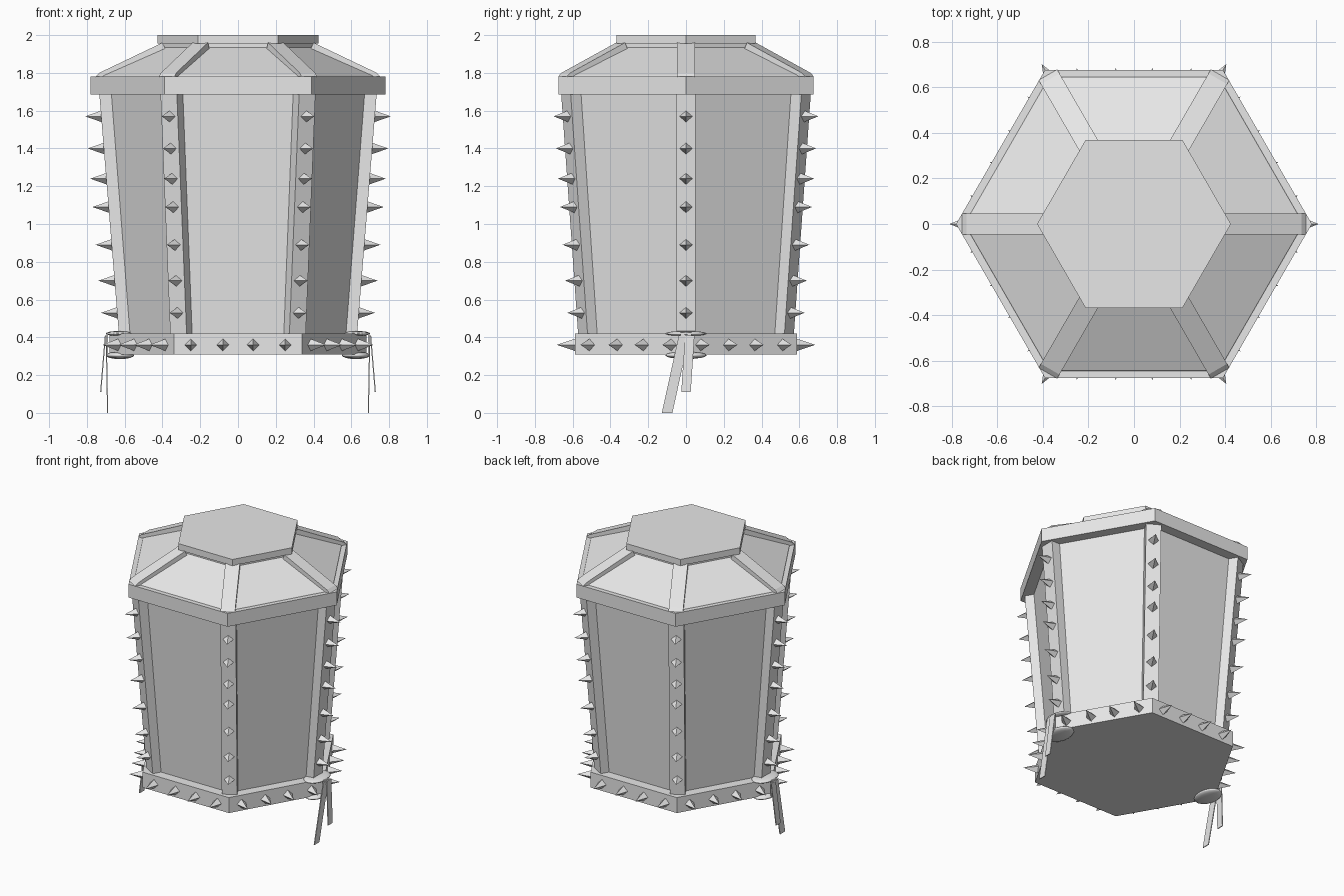
import bpy
import bmesh
import math
from mathutils import Matrix, Vector

cube = bpy.data.objects.get("Cube")
if cube:
    bpy.data.objects.remove(cube, do_unlink=True)

GREY = (0.8, 0.8, 0.8, 1.0)
metal = bpy.data.materials.new("plain_grey")
metal.diffuse_color = GREY
metal.use_nodes = True
metal.node_tree.nodes["Principled BSDF"].inputs["Base Color"].default_value = GREY

CORNERS = [math.radians(60 * i) for i in range(6)]
SIDES = [a + math.radians(30) for a in CORNERS]


def finish(name, bm, mirror=False):
    bmesh.ops.recalc_face_normals(bm, faces=bm.faces)
    mesh = bpy.data.meshes.new(name)
    bm.to_mesh(mesh)
    bm.free()
    mesh.materials.append(metal)
    obj = bpy.data.objects.new(name, mesh)
    bpy.context.collection.objects.link(obj)
    if mirror:
        obj.modifiers.new("mirror", 'MIRROR').use_mirror_merge = False
    return obj


def loft(bm, rings):
    """Skin a list of equal-length point rings and cap both ends."""
    rows = [[bm.verts.new(p) for p in ring] for ring in rings]
    n = len(rows[0])
    for low, high in zip(rows, rows[1:]):
        for i in range(n):
            j = (i + 1) % n
            bm.faces.new((low[i], low[j], high[j], high[i]))
    bm.faces.new(rows[0])
    bm.faces.new(rows[-1])


def hexagon(name, profile):
    """Six-sided solid from (corner radius, height) pairs."""
    bm = bmesh.new()
    loft(bm, [[(r * math.cos(a), r * math.sin(a), z) for a in CORNERS] for r, z in profile])
    return finish(name, bm)


def corner_bars(name, profile, half_width):
    """A (radius, height) outline given thickness, repeated at every corner."""
    bm = bmesh.new()
    for a in CORNERS:
        turn = Matrix.Rotation(a, 3, 'Z')
        loft(bm, [[turn @ Vector((r, s, z)) for r, z in profile]
                  for s in (-half_width, half_width)])
    return finish(name, bm)


def add_spike(bm, angle, radius, shift, z, width, height, length):
    """Four-sided spike pointing outward, with its base slightly sunk."""
    out = Vector((math.cos(angle), math.sin(angle), 0))
    side = Vector((-out.y, out.x, 0))
    place = Matrix.Translation(out * (radius + length / 2 - 0.015) + side * shift + Vector((0, 0, z)))
    axes = Matrix((side, Vector((0, 0, 1)), out)).transposed().to_4x4()
    bmesh.ops.create_cone(bm, cap_ends=True, segments=4, radius1=1, radius2=0, depth=1,
                          matrix=place @ axes @ Matrix.Diagonal((width, height, length, 1)))


# Lantern body
hexagon("base_slab", [(0.68, 0.31), (0.68, 0.42)])
hexagon("body_panels", [(0.60, 0.41), (0.70, 1.70)])
hexagon("cap_band", [(0.78, 1.685), (0.78, 1.78)])
hexagon("roof", [(0.75, 1.77), (0.74, 1.785), (0.40, 1.935), (0.40, 1.96)])
hexagon("top_plate", [(0.425, 1.955), (0.425, 2.0)])

# Corner posts and roof ribs
corner_bars("corner_posts", [(0.55, 0.41), (0.63, 0.41), (0.735, 1.70), (0.65, 1.70)], 0.05)
corner_bars("roof_ribs", [(0.72, 1.77), (0.755, 1.78), (0.735, 1.80), (0.40, 1.96), (0.38, 1.92)], 0.047)

# Spikes up each post
bm = bmesh.new()
for a in CORNERS:
    for z in (0.53, 0.70, 0.89, 1.09, 1.24, 1.40, 1.57):
        face_radius = 0.63 + 0.105 * (z - 0.41) / 1.29
        add_spike(bm, a, face_radius, 0, z, 0.04, 0.035, 0.1)
finish("post_spikes", bm)

# Spikes around the base slab
bm = bmesh.new()
for a in SIDES:
    for shift in (-0.25, -0.08, 0.08, 0.25):
        add_spike(bm, a, 0.68 * math.cos(math.pi / 6), shift, 0.36, 0.037, 0.037, 0.11)
finish("base_spikes", bm)

# Ribbon bow wrapped over the side corners of the base
bm = bmesh.new()
for z, thick in ((0.42, 0.014), (0.305, 0.02)):
    bmesh.ops.create_uvsphere(bm, u_segments=16, v_segments=8, radius=1,
                              matrix=Matrix.Translation((0.625, 0, z)) @ Matrix.Diagonal((0.075, 0.11, thick, 1)))
bow = finish("bow_loops", bm, True)
for poly in bow.data.polygons:
    poly.use_smooth = True


def ribbon(name, start, end, half_width):
    bm = bmesh.new()
    loft(bm, [[Vector(p) + Vector((dx, dy, 0)) for dx, dy in
               ((-0.003, -half_width), (0.003, -half_width), (0.003, half_width), (-0.003, half_width))]
              for p in (start, end)])
    finish(name, bm, True)


ribbon("bow_band", (0.692, 0, 0.30), (0.692, 0, 0.425), 0.03)
ribbon("long_tail", (0.698, -0.01, 0.41), (0.69, -0.1, 0.0), 0.028)
ribbon("short_tail", (0.702, 0.02, 0.41), (0.727, 0.0, 0.11), 0.025)
